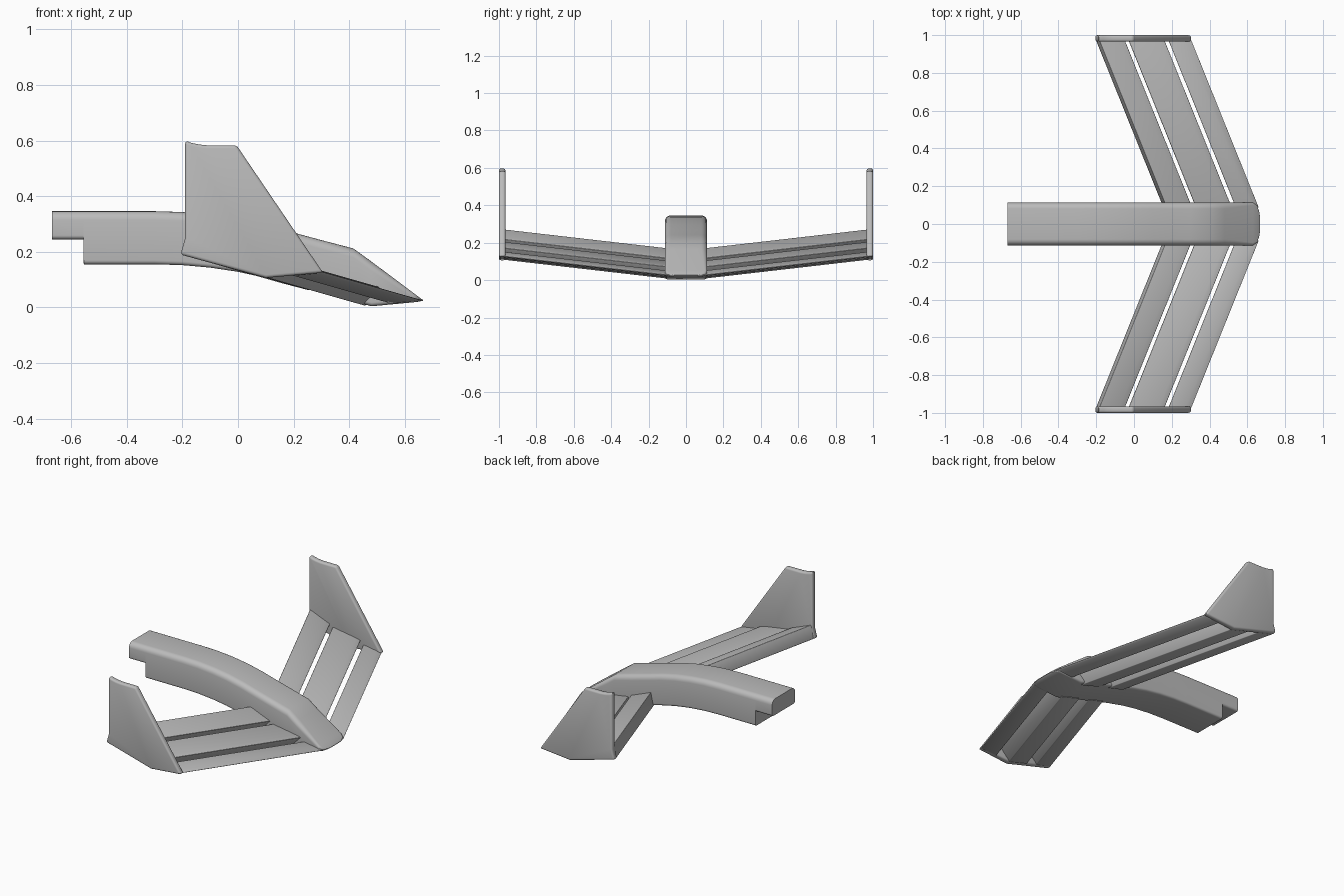
import bpy, bmesh, math
from mathutils import Vector

cube = bpy.data.objects.get("Cube")
if cube:
    bpy.data.objects.remove(cube)

grey = bpy.data.materials.new("plain_grey")
grey.use_nodes = True
grey.diffuse_color = (0.5, 0.5, 0.5, 1)
grey.node_tree.nodes["Principled BSDF"].inputs["Base Color"].default_value = (0.5, 0.5, 0.5, 1)


def loft(name, rings, bevel=0.0, angle=35):
    """Skin a row of equal-sized rings, cap both ends and optionally bevel."""
    bm = bmesh.new()
    rows = [[bm.verts.new(p) for p in ring] for ring in rings]
    n = len(rows[0])
    for a, b in zip(rows, rows[1:]):
        for i in range(n):
            j = (i + 1) % n
            bm.faces.new((a[i], a[j], b[j], b[i]))
    bm.faces.new(rows[0][::-1])
    bm.faces.new(rows[-1])
    bmesh.ops.recalc_face_normals(bm, faces=bm.faces)
    mesh = bpy.data.meshes.new(name)
    bm.to_mesh(mesh)
    bm.free()
    mesh.materials.append(grey)
    ob = bpy.data.objects.new(name, mesh)
    bpy.context.collection.objects.link(ob)
    bpy.ops.object.select_all(action='DESELECT')
    ob.select_set(True)
    bpy.context.view_layer.objects.active = ob
    if bevel:
        mod = ob.modifiers.new("soft_edges", 'BEVEL')
        mod.width = bevel
        mod.segments = 3
        mod.limit_method = 'ANGLE'
        bpy.ops.object.modifier_apply(modifier=mod.name)
    bpy.ops.object.shade_smooth_by_angle(angle=math.radians(angle))
    return ob


def nose_section(x, low, high, half):
    """Rounded rectangle across the nose, softer at the top."""
    tall = high - low
    ring = []
    for sy, sz, start in ((1, 1, 0), (-1, 1, 90), (-1, -1, 180), (1, -1, 270)):
        r = min(0.032 if sz > 0 else 0.014, tall * 0.4)
        cy = sy * (half - r)
        cz = high - r if sz > 0 else low + r
        for k in range(6):
            a = math.radians(start + 18 * k)
            ring.append(Vector((x, cy + r * math.cos(a), cz + r * math.sin(a))))
    return ring


# Nose: stations of x, underside, top and half width
W = 0.113
stations = [
    (-0.67, 0.245, 0.346, W), (-0.556, 0.245, 0.346, W),
    (-0.555, 0.155, 0.346, W), (-0.3, 0.155, 0.346, W), (-0.2, 0.152, 0.343, W),
    (-0.1, 0.143, 0.334, W), (0, 0.128, 0.319, W), (0.1, 0.106, 0.297, W),
    (0.2, 0.08, 0.269, W), (0.3, 0.053, 0.242, W), (0.415, 0.023, 0.212, W),
    (0.48, 0.004, 0.165, W), (0.63, 0.018, 0.053, W), (0.65, 0.021, 0.038, 0.1),
    (0.662, 0.023, 0.029, 0.07), (0.666, 0.024, 0.027, 0.045),
]
loft("nose", [nose_section(*s) for s in stations])

# Wing elements: cross-sections at the tip, swept and lowered towards the root
elements = {
    "front_flap": [(0.305, 0.128), (0.27, 0.138), (0.18, 0.152), (0.195, 0.114), (0.29, 0.122)],
    "middle_flap": [(0.162, 0.172), (0.13, 0.18), (-0.03, 0.205), (-0.03, 0.145), (0.1, 0.108)],
    "rear_flap": [(-0.048, 0.218), (-0.08, 0.23), (-0.185, 0.272), (-0.203, 0.19), (-0.1, 0.163)],
}
# Side plate outline
plate = [(-0.19, 0.6), (-0.165, 0.591), (-0.14, 0.586), (-0.11, 0.583), (-0.005, 0.583),
         (0.306, 0.125), (0.1, 0.106), (-0.207, 0.19), (-0.19, 0.25)]
TIP, ROOT, SWEEP, DROP = 0.975, 0.085, 0.403, 0.115

for side, sign in (("left", 1), ("right", -1)):
    for part, section in elements.items():
        rings = []
        for y in (ROOT, TIP):
            d = TIP - y
            rings.append([Vector((x + SWEEP * d, sign * y, z - DROP * d)) for x, z in section])
        loft(f"{side}_{part}", rings, 0.004)
    loft(f"{side}_side_plate",
         [[Vector((x, sign * y, z)) for x, z in plate] for y in (0.965, 1.0)], 0.011)
